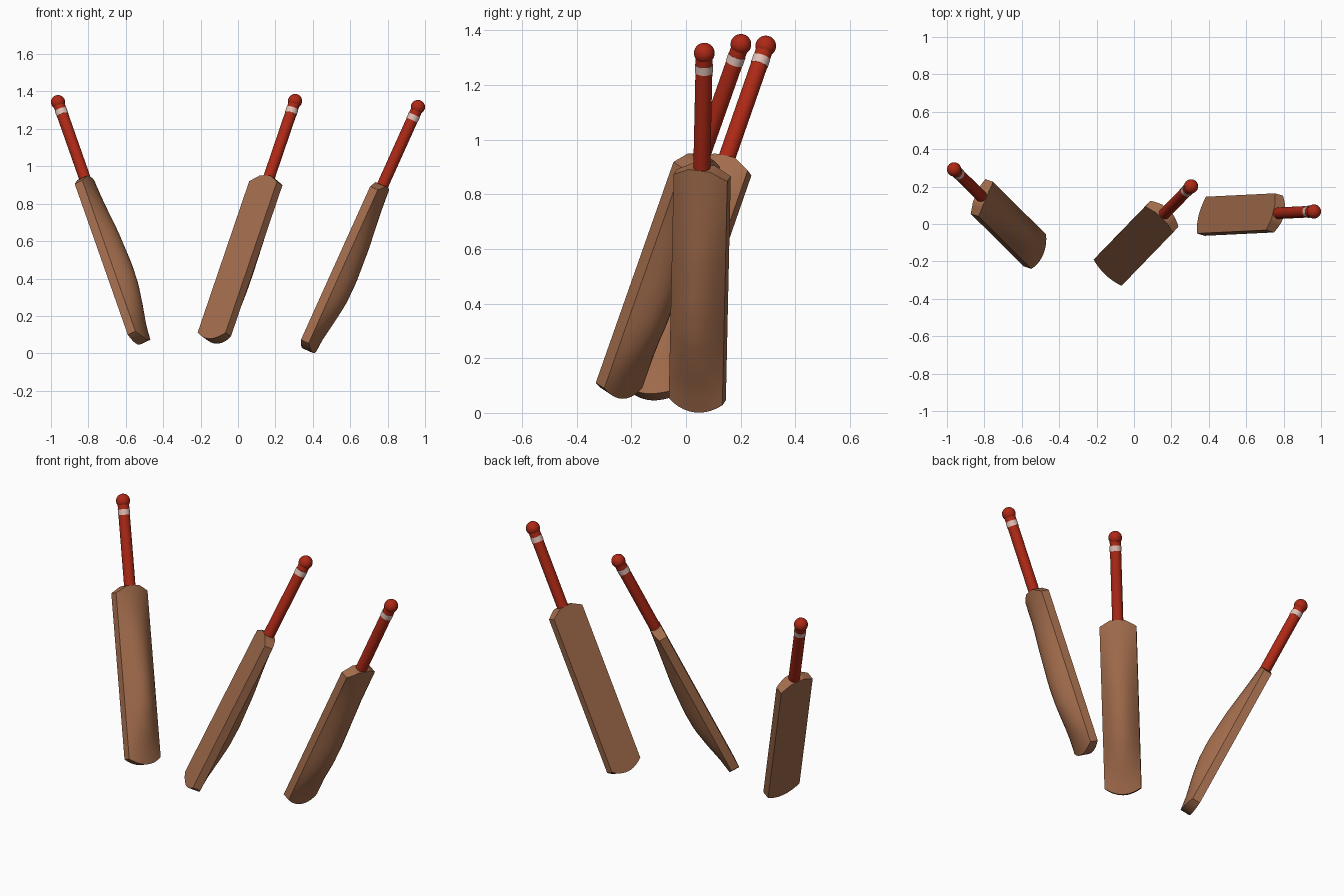
import bpy, bmesh, math
from mathutils import Vector, Matrix

if "Cube" in bpy.data.objects:
    bpy.data.objects.remove(bpy.data.objects["Cube"], do_unlink=True)


def material(name, rgb, rough=0.6):
    m = bpy.data.materials.new(name)
    m.use_nodes = True
    col = (*rgb, 1.0)
    m.diffuse_color = col
    bsdf = m.node_tree.nodes["Principled BSDF"]
    bsdf.inputs["Base Color"].default_value = col
    bsdf.inputs["Roughness"].default_value = rough
    return m


WOOD = material("willow_brown", (0.36, 0.15, 0.072))
RED = material("grip_red", (0.42, 0.022, 0.008))
PALE = material("band_pale", (0.75, 0.52, 0.46))

HALF_WIDTH = 0.102
FACE_Y = 0.032      # flat hitting face, measured from the handle axis
EDGE = 0.047        # thickness of the blade edges
# spine thickness along the blade: (distance below knob, thickness)
SPINE = [(0.46, 0.064), (0.6, 0.08), (0.8, 0.105), (1.0, 0.118),
         (1.12, 0.115), (1.24, 0.096), (1.34, 0.074), (1.43, 0.062)]


def spine_at(d):
    for (d0, t0), (d1, t1) in zip(SPINE, SPINE[1:]):
        if d <= d1:
            return t0 + (t1 - t0) * max(d - d0, 0) / (d1 - d0)
    return SPINE[-1][1]


def finish(bm, name, mats, frame):
    bmesh.ops.recalc_face_normals(bm, faces=bm.faces)
    me = bpy.data.meshes.new(name)
    bm.to_mesh(me)
    bm.free()
    for m in mats:
        me.materials.append(m)
    ob = bpy.data.objects.new(name, me)
    bpy.context.collection.objects.link(ob)
    ob.matrix_world = frame
    bpy.ops.object.select_all(action="DESELECT")
    ob.select_set(True)
    bpy.context.view_layer.objects.active = ob
    bpy.ops.object.shade_smooth_by_angle(angle=math.radians(30))
    return ob


def blade(name, frame, cols=10, rows=24):
    # closed grid: flat face in front, swollen spine behind
    bm = bmesh.new()
    flat, back = [], []
    for r in range(rows + 1):
        frow, brow = [], []
        for c in range(cols + 1):
            s = 2 * c / cols - 1
            top = 0.46 + 0.034 * max(abs(s) - 0.4, 0) / 0.6
            toe = 1.43 - 0.036 * s * s
            d = top + (toe - top) * r / rows
            t = EDGE + (spine_at(d) - EDGE) * (1 - s * s)
            frow.append(bm.verts.new((s * HALF_WIDTH, FACE_Y, -d)))
            brow.append(bm.verts.new((s * HALF_WIDTH, FACE_Y - t, -d)))
        flat.append(frow)
        back.append(brow)
    for grid in (flat, back):
        for a, b in zip(grid, grid[1:]):
            for c in range(cols):
                bm.faces.new((a[c], a[c + 1], b[c + 1], b[c]))
    for r in (0, rows):
        for c in range(cols):
            bm.faces.new((flat[r][c], flat[r][c + 1], back[r][c + 1], back[r][c]))
    for c in (0, cols):
        for r in range(rows):
            bm.faces.new((flat[r][c], flat[r + 1][c], back[r + 1][c], back[r][c]))
    finish(bm, name, [WOOD], frame)


def rod(name, frame, r, d0, d1, mat):
    bm = bmesh.new()
    bmesh.ops.create_cone(bm, cap_ends=True, segments=28, radius1=r, radius2=r,
                          depth=d1 - d0,
                          matrix=Matrix.Translation((0, 0, -(d0 + d1) / 2)))
    finish(bm, name, [mat], frame)


def bat(prefix, knob, axis, across):
    # local z runs up the handle, local x across the blade, flat face on +y
    z = Vector(axis).normalized()
    x = Vector(across)
    x = (x - z * x.dot(z)).normalized()
    y = z.cross(x)
    frame = Matrix.Translation(knob) @ Matrix((x, y, z)).transposed().to_4x4()
    blade(prefix + "_blade", frame)
    rod(prefix + "_handle", frame, 0.031, 0.0, 0.5, RED)
    rod(prefix + "_band", frame, 0.0325, 0.046, 0.077, PALE)
    bm = bmesh.new()
    bmesh.ops.create_uvsphere(bm, u_segments=28, v_segments=16, radius=0.038)
    finish(bm, prefix + "_knob", [RED], frame)


bat("right_bat", (-0.962, 0.292, 1.343), (-0.315, 0.312, 0.896), (0.38, 0.907, -0.18))
bat("middle_bat", (0.305, 0.201, 1.349), (0.306, 0.316, 0.898), (-0.73, 0.685, 0.01))
bat("left_bat", (0.962, 0.067, 1.317), (0.411, 0.02, 0.911), (0.24, 0.96, -0.125))
